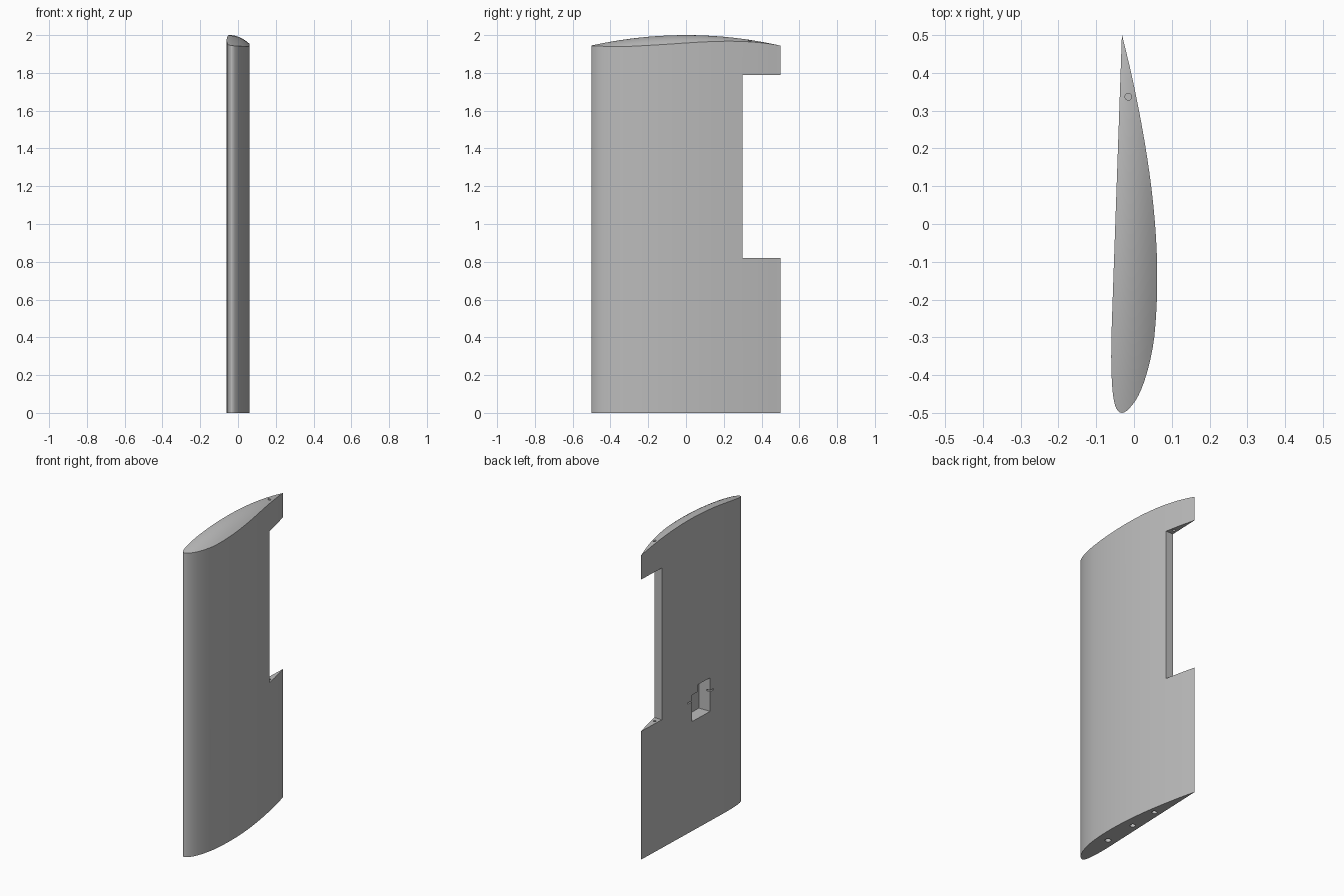
import bpy
import bmesh
import math

cube = bpy.data.objects.get("Cube")
if cube:
    bpy.data.objects.remove(cube, do_unlink=True)

grey = bpy.data.materials.new("plain grey")
grey.use_nodes = True
COLOUR = (0.5, 0.5, 0.5, 1)
grey.diffuse_color = COLOUR
grey.node_tree.nodes["Principled BSDF"].inputs["Base Color"].default_value = COLOUR

# Flat-bottomed aerofoil: percent of chord, upper and lower height in percent
SECTION = [(0, 3.5, 3.5), (1.25, 5.45, 1.93), (2.5, 6.5, 1.47), (5, 7.9, .93),
           (10, 9.6, .42), (15, 10.69, .15), (20, 11.36, .03), (30, 11.7, 0),
           (40, 11.4, 0), (50, 10.52, 0), (60, 9.15, 0), (70, 7.35, 0),
           (80, 5.22, 0), (90, 2.8, 0), (100, .06, 0)]
# One curve running from the lower trailing edge, round the nose, to the upper
CURVE = [(-math.sqrt(c / 100), low) for c, up, low in reversed(SECTION[1:])]
CURVE += [(math.sqrt(c / 100), up) for c, up, low in SECTION]


def slope(i):
    a, b = CURVE[max(i - 1, 0)], CURVE[min(i + 1, len(CURVE) - 1)]
    return (b[1] - a[1]) / (b[0] - a[0])


def surface_x(u):
    """Smooth interpolation of the section, with the chord laid along y."""
    i = 0
    while i < len(CURVE) - 2 and CURVE[i + 1][0] < u:
        i += 1
    (u0, h0), (u1, h1) = CURVE[i], CURVE[i + 1]
    w = u1 - u0
    t = (u - u0) / w
    h = (h0 * (1 + 2 * t) * (1 - t) ** 2 + h1 * t * t * (3 - 2 * t)
         + w * slope(i) * t * (1 - t) ** 2 - w * slope(i + 1) * t * t * (1 - t))
    return (h - 3.5 * (1 - u * u)) / 100 - 0.032


def cap_height(x, y):
    """Tip surface curved both along and across the chord."""
    return 2.0 - 0.22 * y * y - 4.1 * (x + 0.045) ** 2


def make_wing(stations=44, across=8):
    bm = bmesh.new()
    rows = []
    for j in range(stations + 1):
        s = (1 - math.cos(math.pi * j / stations)) / 2
        low, up = surface_x(-math.sqrt(s)), surface_x(math.sqrt(s))
        y = s - 0.5
        xs = [low + (up - low) * k / across for k in range(across + 1)]
        rows.append(([bm.verts.new((x, y, 0)) for x in xs],
                     [bm.verts.new((x, y, cap_height(x, y))) for x in xs]))
    for (b0, t0), (b1, t1) in zip(rows, rows[1:]):
        for k in range(across):
            bm.faces.new((b0[k], b1[k], b1[k + 1], b0[k + 1]))
            bm.faces.new((t0[k], t0[k + 1], t1[k + 1], t1[k]))
        for k in (0, across):
            bm.faces.new((b0[k], t0[k], t1[k], b1[k]))
    # Close the thin trailing edge
    b, t = rows[-1]
    for k in range(across):
        bm.faces.new((b[k], b[k + 1], t[k + 1], t[k]))
    bmesh.ops.remove_doubles(bm, verts=bm.verts, dist=1e-5)
    bmesh.ops.recalc_face_normals(bm, faces=bm.faces)
    mesh = bpy.data.meshes.new("wing_panel")
    bm.to_mesh(mesh)
    bm.free()
    obj = bpy.data.objects.new("wing_panel", mesh)
    bpy.context.collection.objects.link(obj)
    mesh.materials.append(grey)
    return obj


wing = make_wing()


def cut(cutter):
    """Subtract the cutter from the wing, then discard it."""
    cutter.hide_render = True
    cutter.data.materials.append(grey)
    mod = wing.modifiers.new("cut", 'BOOLEAN')
    mod.operation = 'DIFFERENCE'
    mod.solver = 'EXACT'
    mod.object = cutter
    bpy.ops.object.select_all(action='DESELECT')
    wing.select_set(True)
    bpy.context.view_layer.objects.active = wing
    bpy.ops.object.modifier_apply(modifier=mod.name)
    bpy.data.objects.remove(cutter, do_unlink=True)


def cut_box(x, y, z):
    ranges = (x, y, z)
    bpy.ops.mesh.primitive_cube_add(size=1, location=[sum(r) / 2 for r in ranges])
    box = bpy.context.object
    box.scale = [r[1] - r[0] for r in ranges]
    bpy.ops.object.transform_apply(location=False, rotation=False, scale=True)
    cut(box)


def cut_hole(x, y, radius, bottom, top):
    bpy.ops.mesh.primitive_cylinder_add(vertices=24, radius=radius, depth=top - bottom,
                                        location=(x, y, (top + bottom) / 2))
    cut(bpy.context.object)


# Trailing edge cut-out for the flap, and its hinge rod hole
cut_box((-0.3, 0.3), (0.3, 0.7), (0.82, 1.79))
cut_hole(-0.015, 0.337, 0.009, 0.7, 2.1)

# Stepped pocket in the flat side, with a slim slot for mounting tabs
cut_box((-0.2, 0.025), (-0.165, 0.01), (0.70, 0.87))
cut_box((-0.2, 0.024), (-0.164, -0.05), (0.80, 0.915))
cut_box((-0.2, -0.03), (-0.195, 0.055), (0.826, 0.834))

# Joining pin holes in the root
for x, y, radius in ((-0.008, -0.24, 0.018), (-0.007, -0.02, 0.016), (-0.005, 0.175, 0.015)):
    cut_hole(x, y, radius, -0.1, 0.3)

bpy.ops.object.select_all(action='DESELECT')
wing.select_set(True)
bpy.context.view_layer.objects.active = wing
bpy.ops.object.shade_smooth_by_angle(angle=math.radians(20))
